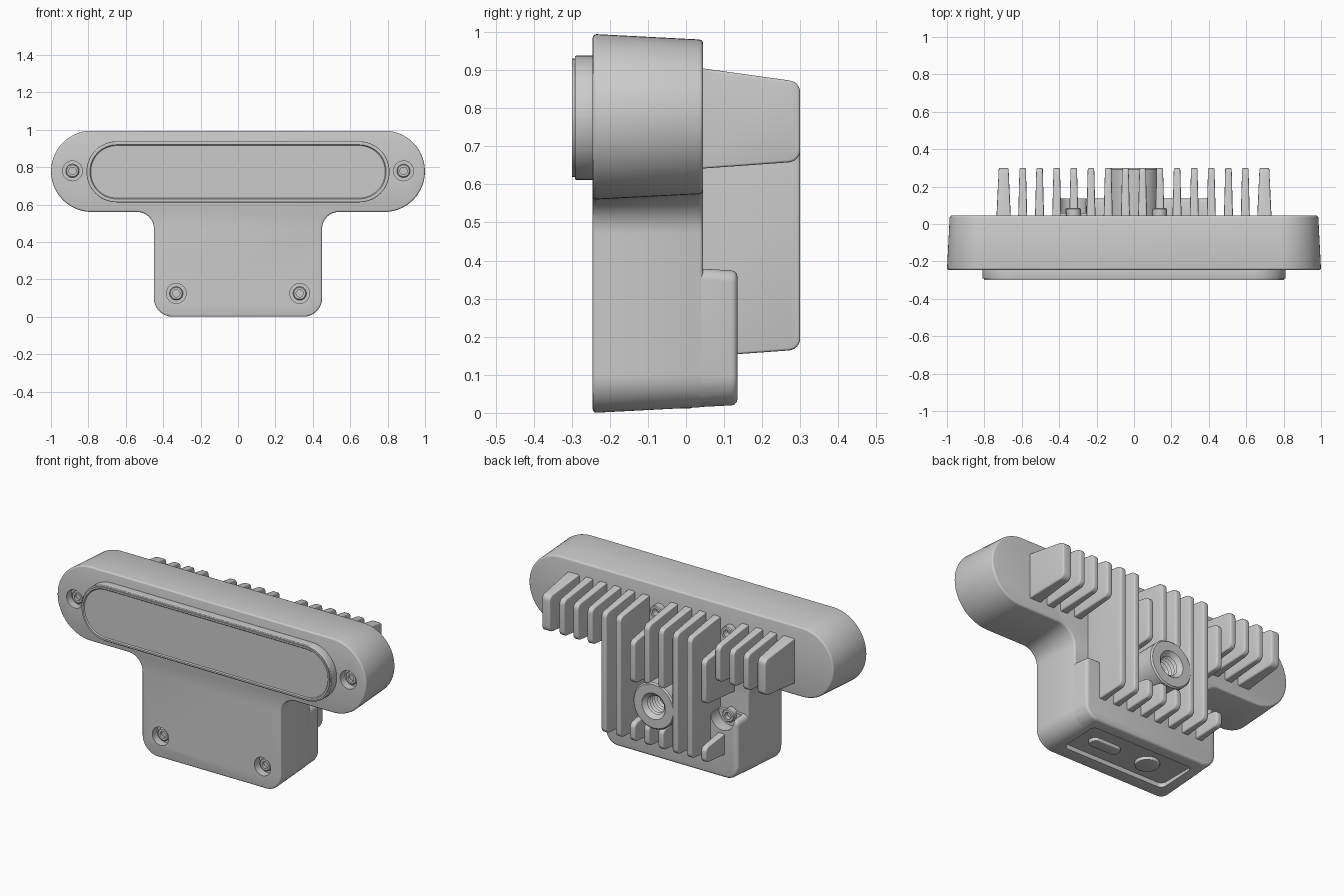
import bpy, bmesh, math
from mathutils import Vector, Matrix

if "Cube" in bpy.data.objects:
    bpy.data.objects.remove(bpy.data.objects["Cube"])

XZ = lambda u, v, w: (u, w, v)      # profile seen from the front, lofted along y
XY = lambda u, v, w: (u, v, w)      # profile seen from the top, lofted along z


def rounded(corners, n=14):
    """Polygon (u, v, radius) -> points with rounded corners."""
    out = []
    for i, (u, v, r) in enumerate(corners):
        p = Vector((u, v))
        a = (Vector(corners[i - 1][:2]) - p).normalized()
        b = (Vector(corners[(i + 1) % len(corners)][:2]) - p).normalized()
        if r == 0:
            out.append((u, v))
            continue
        half = a.angle(b) / 2
        t = r / math.tan(half)
        c = p + (a + b).normalized() * (r / math.sin(half))
        s, e = p + a * t - c, p + b * t - c
        a0 = math.atan2(s.y, s.x)
        da = math.remainder(math.atan2(e.y, e.x) - a0, math.tau)
        out += [(c.x + r * math.cos(a0 + da * k / n), c.y + r * math.sin(a0 + da * k / n))
                for k in range(n + 1)]
    return out


def box(u0, u1, v0, v1, r):
    return rounded([(u0, v0, r), (u1, v0, r), (u1, v1, r), (u0, v1, r)])


def circle(u, v, r, n=32):
    return [(u + r * math.cos(math.tau * k / n), v + r * math.sin(math.tau * k / n)) for k in range(n)]


def smooth(ob):
    bpy.ops.object.select_all(action='DESELECT')
    ob.select_set(True)
    bpy.context.view_layer.objects.active = ob
    bpy.ops.object.shade_smooth_by_angle(angle=math.radians(32))


def finish(name, bm):
    bmesh.ops.recalc_face_normals(bm, faces=bm.faces)
    me = bpy.data.meshes.new(name)
    bm.to_mesh(me)
    bm.free()
    ob = bpy.data.objects.new(name, me)
    bpy.context.collection.objects.link(ob)
    smooth(ob)
    return ob


def loft(name, la, wa, lb, wb, bevel=0.0, place=XZ, window=None):
    """Capped loft between two loops, with rounded cap edges and an optional sunken window."""
    bm = bmesh.new()
    a = [bm.verts.new(place(u, v, wa)) for u, v in la]
    b = [bm.verts.new(place(u, v, wb)) for u, v in lb]
    caps = [bm.faces.new(a), bm.faces.new(b[::-1])]
    for i in range(len(a)):
        j = (i + 1) % len(a)
        bm.faces.new((a[j], a[i], b[i], b[j]))
    bmesh.ops.recalc_face_normals(bm, faces=bm.faces)
    if window:
        bmesh.ops.inset_region(bm, faces=[caps[0]], thickness=window[0])
        bmesh.ops.inset_region(bm, faces=[caps[0]], thickness=0.005, depth=-window[1])
    elif bevel:
        bmesh.ops.bevel(bm, geom=list({e for f in caps for e in f.edges}), offset=bevel,
                        segments=3, profile=0.5, affect='EDGES', clamp_overlap=False)
    return finish(name, bm)


def revolve(name, profile, x, z, n=32):
    """Spin a (radius, y) profile around a y-parallel axis at x, z."""
    bm = bmesh.new()
    vs = [bm.verts.new((r, y, 0)) for r, y in profile]
    es = [bm.edges.new(p) for p in zip(vs, vs[1:])]
    bmesh.ops.spin(bm, geom=vs + es, cent=(0, 0, 0), axis=(0, 1, 0), angle=math.tau, steps=n)
    bmesh.ops.remove_doubles(bm, verts=bm.verts, dist=1e-5)
    bmesh.ops.transform(bm, matrix=Matrix.Translation((x, 0, z)), verts=bm.verts)
    return finish(name, bm)


def boolean(ob, tool, op='DIFFERENCE'):
    m = ob.modifiers.new(op, 'BOOLEAN')
    m.operation, m.object, m.solver = op, tool, 'EXACT'
    bpy.context.view_layer.objects.active = ob
    bpy.ops.object.modifier_apply(modifier=m.name)
    bpy.data.objects.remove(tool)


# T-shaped drafted housing
def tee(d):
    half = [(.45 - d, d, .1 - d), (.45 - d, .56 + d, .09 + d),
            (1 - d, .56 + d, .217 - d), (1 - d, .995 - d, .217 - d)]
    return rounded(half + [(-x, z, r) for x, z, r in half[::-1]])


def block(d, top):
    return rounded([(-.45 + d, d, .1 - d), (.45 - d, d, .1 - d),
                    (.45 - d, top, .03), (-.45 + d, top, .03)])


housing = loft("housing", tee(0), -.245, tee(.015), .045, .01)
boolean(housing, loft("rear_block", block(.0147, .38), .02, block(.0205, .373), .135, .015), 'UNION')

# Recessed port panel underneath, and the rear screw pocket
panel = box(-.33, .33, -.17, .07, .03)
boolean(housing, loft("panel_cutter", panel, -.05, panel, .03, place=XY))
pocket = circle(-.33, .37, .075)
boolean(housing, loft("pocket_cutter", pocket, .06, pocket, .2))
slot = box(.06, .25, -.085, -.015, .034)
loft("port_plug", slot, .012, slot, .04, .004, XY)
button = circle(-.13, -.05, .065)
loft("button", button, .012, button, .04, .004, XY)

# Front counterbores with socket screws
for x, z in [(-.885, .78), (.885, .78), (-.33, .125), (.33, .125)]:
    bore = circle(x, z, .053)
    boolean(housing, loft("bore_cutter", bore, -.3, bore, -.2))
    revolve("front_screw", [(0, -.19), (.036, -.19), (.036, -.217), (.031, -.222),
                            (.019, -.222), (.019, -.205), (0, -.205)], x, z)
smooth(housing)

# Front lens with a thin raised rim
lens = box(-.81, .81, .612, .938, .162)
lens_front = box(-.802, .802, .62, .93, .154)
loft("lens_base", lens, -.23, lens, -.292, .004)
loft("lens_window", lens_front, -.30, lens_front, -.25, window=(.01, .006))


# Cooling fins, tapering toward the tip
def fin(x, z0, z1, base=.024, tip=.017):
    prof = rounded([(.02, z0 - .002, 0), (.30, z0 + .018, .032),
                    (.30, z1 - .037, .032), (.02, z1 + .002, 0)], 6)
    half = lambda y: base + (tip - base) * (y - .045) / .255
    loft("cooling_fin", prof, -1, prof, 1, .007, lambda y, z, w: (x + w * half(y), y, z))


LOW, TOP = .148, .906
for s in (-1, 1):
    fin(s * .697, .642, TOP, .038, .026)
    for x in (.595, .505, .413):
        fin(s * x, .642, TOP)
    fin(s * .23, LOW, TOP)
    fin(s * .046, LOW, .32)
    fin(s * .046, .50, TOP)
fin(.322, LOW, TOP)
fin(-.138, LOW, TOP)
fin(-.322, LOW, .29)
fin(-.322, .49, .80)
fin(.138, LOW, .31)
fin(.138, .49, .79)

# Threaded mounting boss
thread = [(.066 if k % 2 == 0 else .053, .288 - .011 * k) for k in range(13)]
revolve("mount_boss", [(0, .04), (.135, .04), (.135, .292), (.127, .30), (.076, .30)]
        + thread + [(0, .15)], 0, .41, 48)

# Rear screw posts
for x, z in [(-.33, .36), (-.322, .84), (.138, .84)]:
    revolve("rear_screw_post", [(0, .03), (.038, .03), (.038, .08), (.033, .085),
                                (.02, .085), (.02, .05), (0, .05)], x, z)
